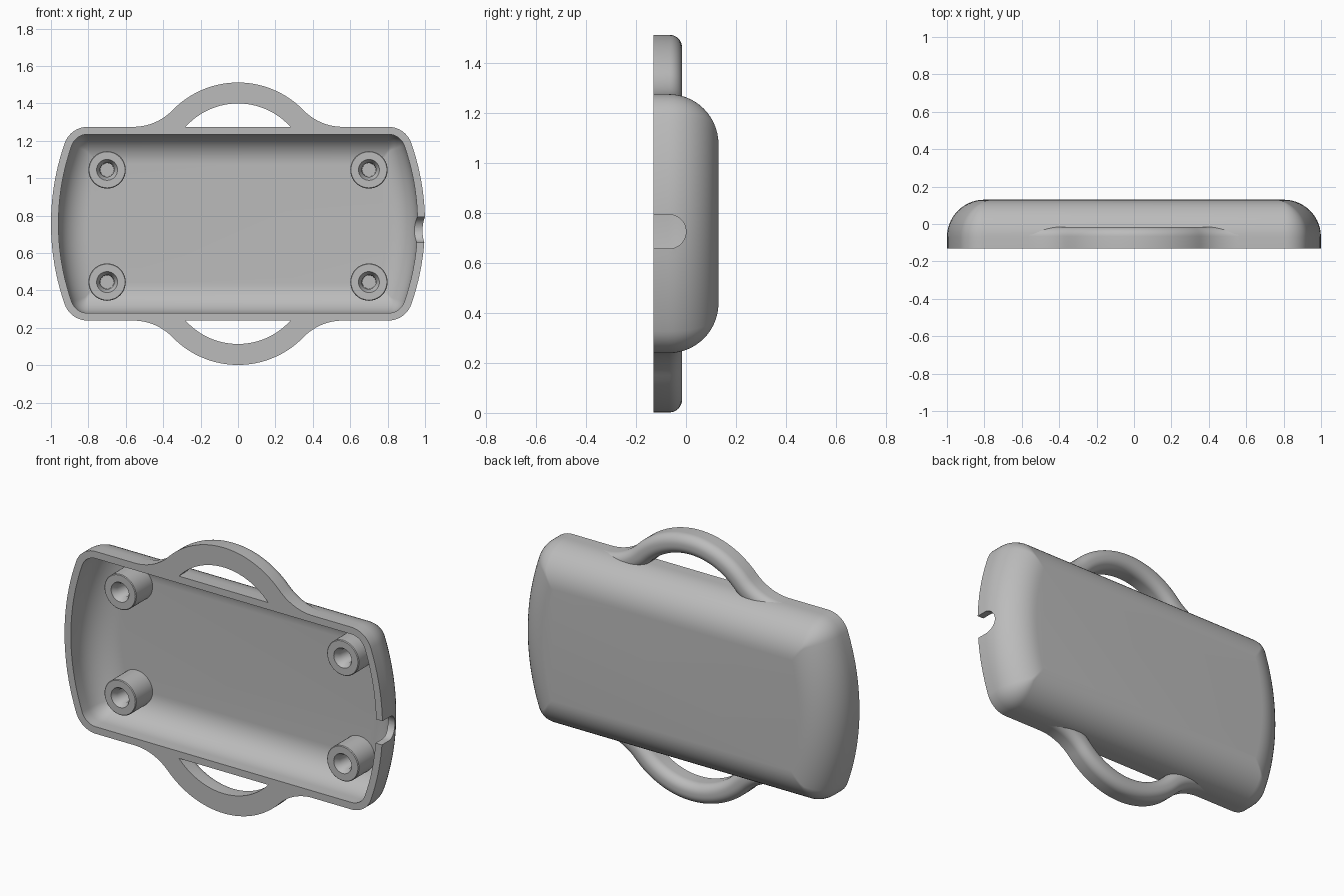
import bpy, bmesh
from math import sin, cos, sqrt, atan2, pi, radians

if "Cube" in bpy.data.objects:
    bpy.data.objects.remove(bpy.data.objects["Cube"], do_unlink=True)

MID = 0.757                    # height of the centre line
FRONT, BACK = -0.13, 0.13
HALF_H, END_R, CORNER = 0.518, 1.3, 0.13
ROUND, WALL = 0.2, 0.04

grey = bpy.data.materials.new("plain_grey")
grey.use_nodes = True
colour = (0.5, 0.5, 0.5, 1)
grey.diffuse_color = colour
grey.node_tree.nodes["Principled BSDF"].inputs["Base Color"].default_value = colour


def finish(bm, name):
    bmesh.ops.recalc_face_normals(bm, faces=bm.faces)
    mesh = bpy.data.meshes.new(name)
    bm.to_mesh(mesh)
    bm.free()
    ob = bpy.data.objects.new(name, mesh)
    bpy.context.collection.objects.link(ob)
    mesh.materials.append(grey)
    return ob


def smooth(ob):
    bpy.ops.object.select_all(action='DESELECT')
    ob.select_set(True)
    bpy.context.view_layer.objects.active = ob
    bpy.ops.object.shade_smooth_by_angle(angle=radians(35))


def arc(a, b, n):
    return [a + (b - a) * i / n for i in range(n + 1)]


def loft(bm, rings):
    """Join closed rings of points with quads and cap both ends."""
    loops = [[bm.verts.new(p) for p in ring] for ring in rings]
    n = len(loops[0])
    for a, b in zip(loops, loops[1:]):
        for i in range(n):
            j = (i + 1) % n
            bm.faces.new((a[i], a[j], b[j], b[i]))
    bm.faces.new(loops[0])
    bm.faces.new(loops[-1])


def outline(d, y):
    """Rounded rectangle with bowed ends, inset by d."""
    r = max(CORNER - d, 0.01)
    cx, big, h = 1 - END_R, END_R - d, HALF_H - d
    fz = h - r
    fx = sqrt((big - r) ** 2 - fz ** 2)
    turn = atan2(fz, fx)
    quarter = [(cx + big * cos(t), big * sin(t)) for t in arc(0, turn, 10)]
    quarter += [(cx + fx + r * cos(t), fz + r * sin(t)) for t in arc(turn, pi / 2, 10)[1:]]
    right = [(x, -z) for x, z in reversed(quarter[1:])] + quarter
    ring = right + [(-x, -z) for x, z in right]
    return [(x, y, z + MID) for x, z in ring]


# Hollow shell: from the floor out over the rim and round to the back
bm = bmesh.new()
start = BACK - ROUND
inner_r = ROUND - WALL
rings = [outline(WALL + inner_r * (1 - cos(t)), start + inner_r * sin(t)) for t in arc(pi / 2, 0, 14)]
rings += [outline(WALL, FRONT), outline(0, FRONT)]
rings += [outline(ROUND * (1 - cos(t)), start + ROUND * sin(t)) for t in arc(0, pi / 2, 14)]
loft(bm, rings)
shell = finish(bm, "shell")

# Round-ended cable notch cut through the left end wall
bm = bmesh.new()
nr, nz = 0.068, 0.725
slot = [(nr * cos(t), -nr + nr * sin(t)) for t in arc(0, pi, 24)]
slot += [(-nr, FRONT - 0.1), (nr, FRONT - 0.1)]
loft(bm, [[(x, y, nz + z) for z, y in slot] for x in (0.85, 1.1)])
cutter = finish(bm, "notch_cutter")
cutter.hide_render = True
cut = shell.modifiers.new("notch", 'BOOLEAN')
cut.operation, cut.solver, cut.object = 'DIFFERENCE', 'EXACT', cutter
bpy.context.view_layer.objects.active = shell
bpy.ops.object.modifier_apply(modifier=cut.name)
bpy.data.objects.remove(cutter, do_unlink=True)
smooth(shell)


# Handles: a rounded bar swept over an arch that flares into the shell
def handle(name, side):
    ring_r, ring_z, flare, flare_x = 0.488, 0.267, 0.292, 0.56
    flare_z = HALF_H + flare
    meet = atan2(ring_z - flare_z, -flare_x)
    path = []                  # outer point and outward direction
    for t in arc(-pi / 2, meet, 14):
        c, s = cos(t), sin(t)
        path.append((flare_x + flare * c, flare_z + flare * s, -c, -s))
    for t in arc(meet + pi, pi / 2, 16)[1:]:
        c, s = cos(t), sin(t)
        path.append((ring_r * c, ring_z + ring_r * s, c, s))
    path += [(-x, z, -nx, nz) for x, z, nx, nz in reversed(path[:-1])]

    width, top, r = 0.112, -0.016, 0.05
    section = [(0, FRONT)]
    section += [(r - r * cos(t), top - r + r * sin(t)) for t in arc(0, pi / 2, 8)]
    section += [(width - r + r * sin(t), top - r + r * cos(t)) for t in arc(0, pi / 2, 8)]
    section += [(width, FRONT)]
    bm = bmesh.new()
    loft(bm, [[(x - nx * s, y, side * (z - nz * s)) for s, y in section]
              for x, z, nx, nz in path])
    # Trim the ends inside the shell wall
    bmesh.ops.bisect_plane(bm, geom=bm.verts[:] + bm.edges[:] + bm.faces[:],
                           plane_co=(0, 0, side * (HALF_H - 0.013)),
                           plane_no=(0, 0, side), clear_inner=True)
    bmesh.ops.translate(bm, verts=bm.verts, vec=(0, 0, MID))
    smooth(finish(bm, name))


handle("upper_handle", 1)
handle("lower_handle", -1)


# Screw posts: turned profile of radius and depth, with a countersunk hole
def post(name, px, pz):
    profile = [(0.1, 0.1), (0.1, -0.056), (0.096, -0.06), (0.056, -0.06),
               (0.052, -0.05), (0.038, -0.03), (0.036, 0.06)]
    bm = bmesh.new()
    loft(bm, [[(px + r * cos(t), y, pz + r * sin(t)) for t in arc(0, 2 * pi, 40)[:-1]]
              for r, y in profile])
    smooth(finish(bm, name))


for xs, xname in ((1, "left"), (-1, "right")):
    for pz, zname in ((1.045, "upper"), (0.445, "lower")):
        post(f"{zname}_{xname}_post", 0.7 * xs, pz)
